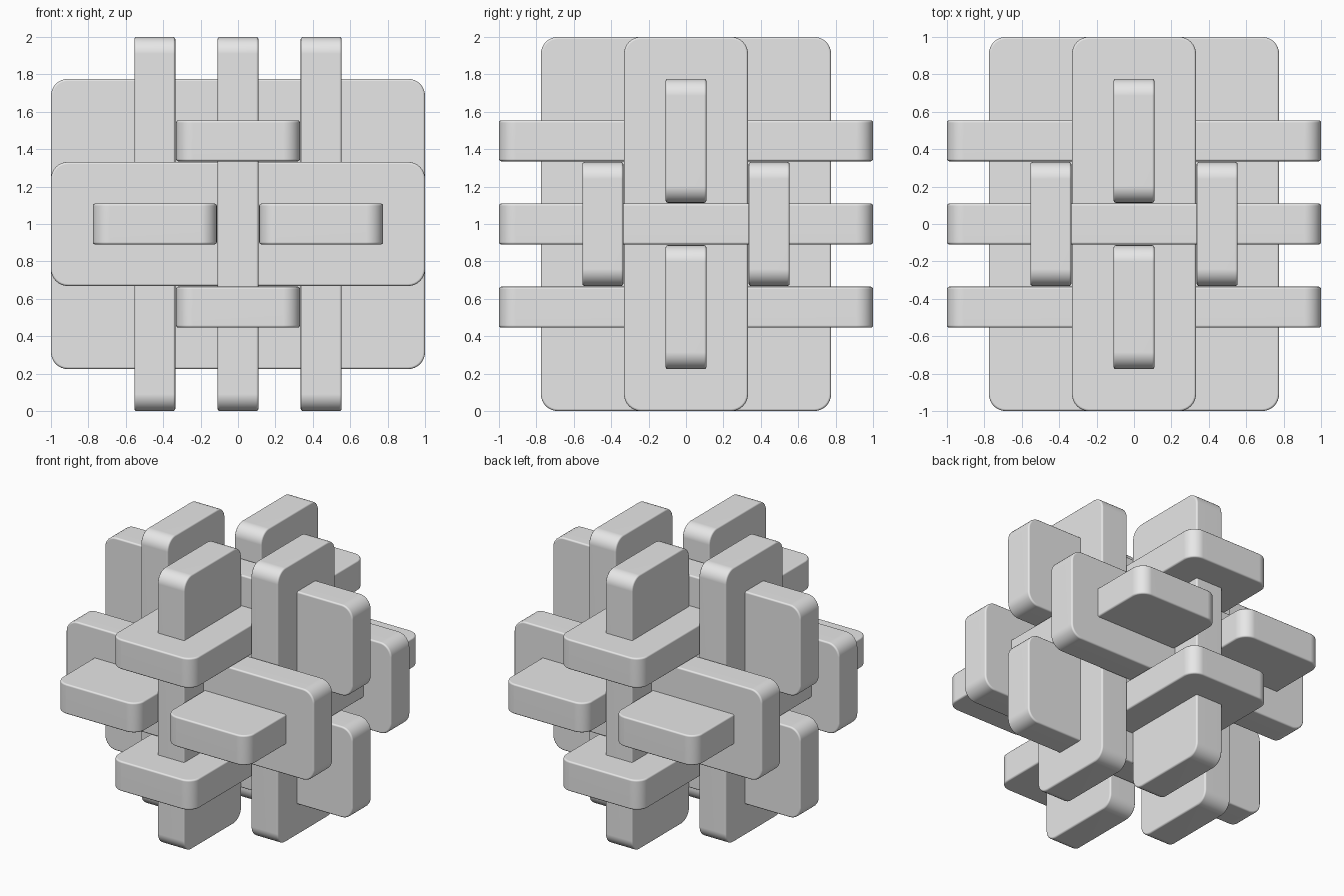
import bpy
import bmesh
from mathutils import Matrix, Vector

cube = bpy.data.objects.get("Cube")
if cube:
    bpy.data.objects.remove(cube, do_unlink=True)

UNIT = 2 / 9                 # grid pitch of the interlocking boards
LENGTH = 2.0
WIDTH = 3 * UNIT - 0.004     # small clearance between neighbours
THICK = UNIT - 0.004
CORNER = 0.09
RIM = 0.012

grey = bpy.data.materials.new("plain grey")
grey.use_nodes = True
grey.diffuse_color = (0.8, 0.8, 0.8, 1)
grey.node_tree.nodes["Principled BSDF"].inputs["Base Color"].default_value = (0.8, 0.8, 0.8, 1)


def board_mesh():
    """Flat board: length on x, thickness on y, width on z."""
    bm = bmesh.new()
    bmesh.ops.create_cube(bm, size=1, matrix=Matrix.Diagonal((LENGTH, THICK, WIDTH, 1)))
    # Large round on the four corners
    corners = [e for e in bm.edges if abs(e.verts[0].co.y - e.verts[1].co.y) > THICK / 2]
    bmesh.ops.bevel(bm, geom=corners, offset=CORNER, segments=8, profile=0.5, affect='EDGES')
    # Fine round on both rims
    rims = [e for e in bm.edges if abs(e.verts[0].co.y - e.verts[1].co.y) < 1e-5]
    bmesh.ops.bevel(bm, geom=rims, offset=RIM, segments=3, profile=0.5, affect='EDGES')
    mesh = bpy.data.meshes.new("board")
    bm.to_mesh(mesh)
    bm.free()
    mesh.materials.append(grey)
    return mesh


def add_board(name, axis, offset):
    """Cycle the axes so the board runs along the given axis."""
    mesh = board_mesh()
    turn = Matrix(((0, 0, 1), (1, 0, 0), (0, 1, 0)))      # x>y, y>z, z>x
    spin = Matrix.Identity(3)
    for _ in range(axis):
        spin = turn @ spin
    place = Matrix.Translation(spin @ Vector(offset) + Vector((0, 0, 1)))
    mesh.transform(place @ spin.to_4x4())
    obj = bpy.data.objects.new(name, mesh)
    bpy.context.collection.objects.link(obj)
    bpy.ops.object.select_all(action='DESELECT')
    obj.select_set(True)
    bpy.context.view_layer.objects.active = obj
    bpy.ops.object.shade_smooth_by_angle(angle=0.7)
    weighted = obj.modifiers.new("even shading", 'WEIGHTED_NORMAL')
    weighted.keep_sharp = True


# Each direction has an outer pair (face to face) and an inner pair (edge to edge)
for axis, direction in enumerate(("crosswise", "lengthwise", "upright")):
    for side, label in ((-1, "first"), (1, "second")):
        add_board(f"{direction}_outer_board_{label}", axis, (0, side * 2 * UNIT, 0))
        add_board(f"{direction}_inner_board_{label}", axis, (0, 0, side * 2 * UNIT))
